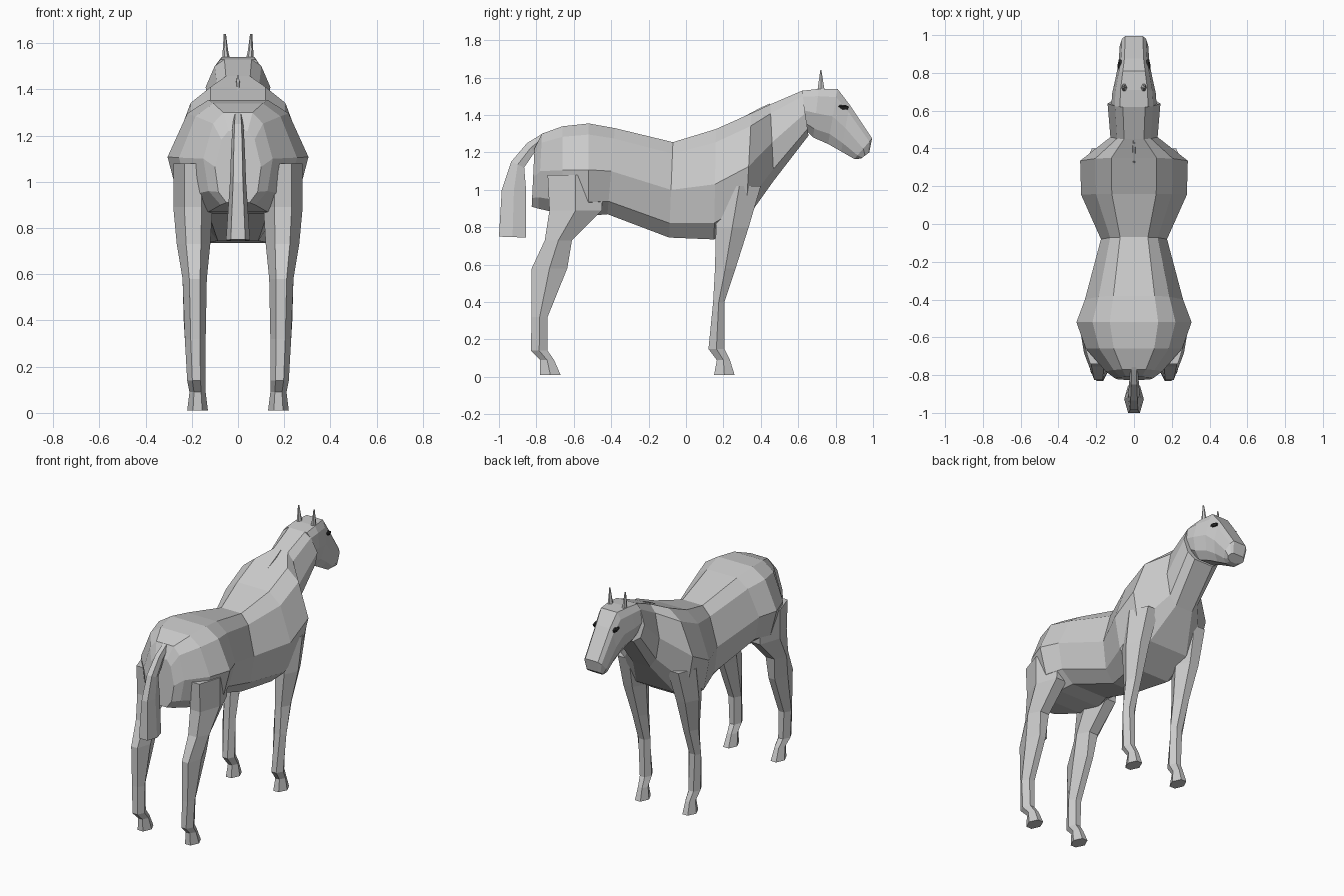
import bpy, bmesh
from mathutils import Vector

BARREL = [(0.42, 1.0), (0.72, 0.88), (1.0, 0.5), (0.85, 0.15), (0.5, 0.0)]
HEAD = [(0.62, 1.0), (0.85, 0.85), (1.0, 0.5), (0.8, 0.18), (0.45, 0.0)]


def loft(name, rings, mirror=False):
    bm = bmesh.new()
    vs = [[bm.verts.new(p) for p in r] for r in rings]
    n = len(vs[0])
    for a, b in zip(vs, vs[1:]):
        for i in range(n):
            bm.faces.new((a[i], a[(i + 1) % n], b[(i + 1) % n], b[i]))
    bm.faces.new(vs[0])
    bm.faces.new(vs[-1])
    bmesh.ops.recalc_face_normals(bm, faces=bm.faces)
    me = bpy.data.meshes.new(name)
    bm.to_mesh(me)
    bm.free()
    ob = bpy.data.objects.new(name, me)
    bpy.context.collection.objects.link(ob)
    if mirror:
        ob.modifiers.new("Mirror", 'MIRROR').use_mirror_merge = False
    return ob


def section(st, profile):
    """Symmetric ring between a top point and a bottom point."""
    yt, zt, yb, zb, w = st
    half = [(x * w, yb + (yt - yb) * t, zb + (zt - zb) * t) for x, t in profile]
    return half + [(-x, y, z) for x, y, z in reversed(half)]


def leg_ring(st):
    """Chamfered horizontal ring: height, back, front, inside, outside."""
    z, y0, y1, x0, x1 = st
    dx, ym = (x1 - x0) * 0.28, (y0 + y1) / 2
    return [(x0 + dx, y0, z), (x1 - dx, y0, z), (x1, ym, z),
            (x1 - dx, y1, z), (x0 + dx, y1, z), (x0, ym, z)]


# Torso and neck
body = [(-0.81, 1.22, -0.825, 0.91, 0.10), (-0.77, 1.30, -0.79, 0.90, 0.15),
        (-0.66, 1.34, -0.66, 0.87, 0.255), (-0.52, 1.355, -0.52, 0.86, 0.305),
        (-0.38, 1.33, -0.42, 0.87, 0.26), (-0.07, 1.255, -0.09, 0.745, 0.175),
        (0.16, 1.325, 0.15, 0.735, 0.28), (0.35, 1.41, 0.32, 0.84, 0.285),
        (0.45, 1.457, 0.47, 1.05, 0.125), (0.62, 1.53, 0.655, 1.29, 0.14)]
loft("body_and_neck", [section(s, BARREL) for s in body])

# Head
head = [(0.62, 1.53, 0.64, 1.32, 0.12), (0.71, 1.54, 0.68, 1.28, 0.115),
        (0.81, 1.54, 0.76, 1.245, 0.095), (0.875, 1.455, 0.83, 1.205, 0.082),
        (0.995, 1.275, 0.90, 1.165, 0.075), (0.98, 1.20, 0.935, 1.167, 0.06)]
loft("head", [section(s, HEAD) for s in head])

# Legs
front = [(0.01, 0.15, 0.26, 0.13, 0.22), (0.09, 0.165, 0.235, 0.14, 0.21),
         (0.15, 0.12, 0.205, 0.14, 0.22), (0.40, 0.145, 0.205, 0.14, 0.235),
         (0.58, 0.155, 0.265, 0.135, 0.24), (0.80, 0.16, 0.335, 0.12, 0.27),
         (1.02, 0.17, 0.40, 0.09, 0.275)]
back = [(0.01, -0.78, -0.67, 0.13, 0.22), (0.09, -0.78, -0.705, 0.14, 0.21),
        (0.14, -0.83, -0.74, 0.14, 0.22), (0.32, -0.825, -0.74, 0.14, 0.23),
        (0.58, -0.825, -0.635, 0.135, 0.24), (0.73, -0.755, -0.61, 0.12, 0.265),
        (0.89, -0.73, -0.45, 0.11, 0.28), (1.08, -0.74, -0.44, 0.11, 0.28)]
loft("front_legs", [leg_ring(s) for s in front], True)
loft("back_legs", [leg_ring(s) for s in back], True)

# Tail: outer point, inner point, half width
tail = [(-0.76, 1.305, -0.77, 1.25, 0.02), (-0.85, 1.25, -0.81, 1.20, 0.025),
        (-0.935, 1.15, -0.865, 1.12, 0.03), (-0.985, 1.0, -0.855, 1.0, 0.035),
        (-1.0, 0.75, -0.855, 0.745, 0.052)]
loft("tail", [section(s, [(0.6, 1), (1, 0.5), (0.6, 0)]) for s in tail])

# Ears
ears = [(1.51, 0.70, 0.745, 0.03, 0.068), (1.57, 0.708, 0.735, 0.043, 0.066),
        (1.64, 0.718, 0.724, 0.052, 0.062)]
loft("ears", [leg_ring(s) for s in ears], True)

# Eyes
dark = bpy.data.materials.new("eye_dark")
dark.diffuse_color = (0.02, 0.02, 0.02, 1)
eyes = [(1.43, 0.83, 0.865, 0.06, 0.083), (1.445, 0.81, 0.87, 0.06, 0.088),
        (1.455, 0.815, 0.85, 0.06, 0.083)]
loft("eyes", [leg_ring(s) for s in eyes], True).data.materials.append(dark)

# Short crest at the withers
crest = [(0.25, 1.36, 0.25, 1.35, 0.003), (0.40, 1.44, 0.40, 1.42, 0.012),
         (0.45, 1.462, 0.45, 1.44, 0.004)]
loft("withers_crest", [section(s, [(0.5, 1), (1, 0)]) for s in crest])
